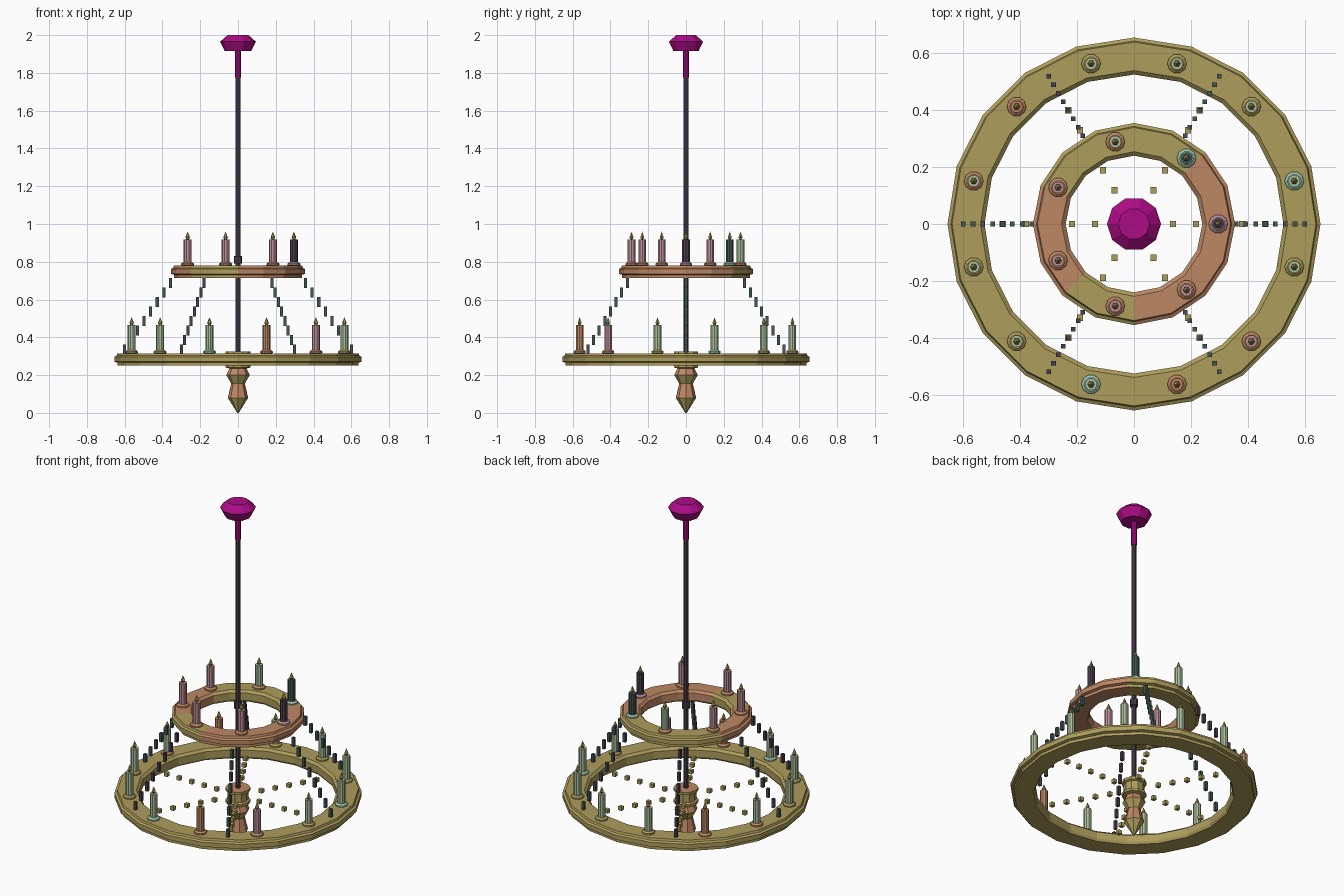
import bpy, bmesh, math
from mathutils import Matrix, Vector

if "Cube" in bpy.data.objects:
    bpy.data.objects.remove(bpy.data.objects["Cube"])


def mat(name, r, g, b):
    def lin(c):
        c /= 255
        return c / 12.92 if c <= 0.04045 else ((c + 0.055) / 1.055) ** 2.4
    m = bpy.data.materials.new(name)
    m.diffuse_color = (lin(r), lin(g), lin(b), 1)
    m.use_nodes = True
    m.node_tree.nodes["Principled BSDF"].inputs["Base Color"].default_value = m.diffuse_color
    return m


OLIVE = mat("olive_brass", 174, 157, 92)
COPPER = mat("copper", 190, 136, 100)
PURPLE = mat("dark_purple", 74, 62, 76)
TEAL = mat("dark_teal", 66, 86, 82)
MAGENTA = mat("magenta", 172, 12, 134)
SAGE = mat("sage_wax", 172, 192, 156)
PINK = mat("pink_wax", 190, 145, 152)
MINT = mat("pale_mint", 156, 196, 172)


def finish(name, bm, mats):
    bmesh.ops.recalc_face_normals(bm, faces=bm.faces)
    me = bpy.data.meshes.new(name)
    bm.to_mesh(me)
    bm.free()
    for m in mats:
        me.materials.append(m)
    ob = bpy.data.objects.new(name, me)
    bpy.context.collection.objects.link(ob)
    return ob


def lathe(name, profile, sides, mats, loc=(0, 0, 0), closed=False, rule=None):
    """Revolve (radius, z) points; a closed profile makes a ring."""
    bm = bmesh.new()
    rings = []
    for r, z in profile:
        if r < 1e-5:
            rings.append([bm.verts.new((loc[0], loc[1], loc[2] + z))] * sides)
        else:
            rings.append([bm.verts.new((loc[0] + r * math.cos(2 * math.pi * i / sides),
                                        loc[1] + r * math.sin(2 * math.pi * i / sides),
                                        loc[2] + z)) for i in range(sides)])
    n = len(rings)
    for k in range(n if closed else n - 1):
        a, b = rings[k], rings[(k + 1) % n]
        for i in range(sides):
            j = (i + 1) % sides
            vs = list(dict.fromkeys((a[i], a[j], b[j], b[i])))
            if len(vs) > 2:
                f = bm.faces.new(vs)
                if rule:
                    f.material_index = rule(f.calc_center_median())
    if not closed:
        for ring in (rings[0], rings[-1]):
            if ring[0] is not ring[1]:
                f = bm.faces.new(ring)
                if rule:
                    f.material_index = rule(f.calc_center_median())
    return finish(name, bm, mats)


def boxes(name, centres, size, angle, m):
    """A row of small boxes turned about z."""
    bm = bmesh.new()
    for c in centres:
        bmesh.ops.create_cube(bm, size=1, matrix=Matrix.Translation(c)
                              @ Matrix.Rotation(angle, 4, 'Z')
                              @ Matrix.Diagonal((*size, 1)))
    return finish(name, bm, [m])


def ring_profile(ri, ro, z0, z1):
    h = z1 - z0
    return [(ri + .008, z0), (ro - .016, z0), (ro - .016, z0 + .25 * h), (ro, z0 + .32 * h),
            (ro, z0 + .72 * h), (ro - .012, z0 + .82 * h), (ro - .016, z1),
            (ri + .014, z1), (ri, z1 - .2 * h), (ri, z0 + .2 * h)]


# rings
lathe("lower_ring", ring_profile(.525, .655, .25, .315), 20, [OLIVE], closed=True)


def upper_rule(c):
    a = math.degrees(math.atan2(c.y, c.x)) % 360
    return 1 if a < 45 or a > 270 or 157.5 < a < 225 else 0


lathe("upper_ring", ring_profile(.24, .355, .715, .78), 16, [OLIVE, COPPER],
      closed=True, rule=upper_rule)

# canopy, rod and collar
cap = lathe("ceiling_canopy", [(.07, 1.915), (.095, 1.965), (.055, 2.0)], 10, [MAGENTA])
lathe("rod", [(.014, .3), (.014, 1.78)], 8, [PURPLE])
lathe("rod_top", [(.015, 1.775), (.015, 1.93)], 8, [MAGENTA])
lathe("rod_collar", [(.022, .79), (.022, .83)], 8, [PURPLE])

# hub and finial
lathe("hub", [(.045, .235), (.066, .24), (.066, .255), (.055, .26), (.055, .305),
              (.066, .31), (.066, .326)], 10, [OLIVE, COPPER],
      rule=lambda c: 1 if c.z > .322 else 0)
lathe("finial", [(.045, .236), (.062, .2), (.036, .155), (.054, .08), (.004, 0)], 8,
      [OLIVE, COPPER], rule=lambda c: 1 if c.z > .2 or .08 < c.z < .155 else 0)


# candles
def candle(name, r, deg, z, body_h, wax, cup):
    a = math.radians(deg)
    p = (r * math.cos(a), r * math.sin(a), z)
    lathe(name + "_cup", [(.022, 0), (.034, .004), (.034, .012), (.024, .02)], 10, [cup], p)
    lathe(name + "_wax", [(.021, .01), (.021, body_h)], 10, [wax], p)
    lathe(name + "_flame", [(.007, body_h), (.012, body_h + .012), (0, body_h + .042)],
          6, [OLIVE], p)


lower_wax = {135: COPPER, 285: COPPER, 315: PINK}
lower_cup = {15: MINT, 255: MINT, 135: COPPER, 165: COPPER, 285: COPPER, 315: COPPER}
for k in range(12):
    d = 15 + 30 * k
    candle(f"lower_candle_{k}", .583, d, .313, .152,
           lower_wax.get(d, SAGE), lower_cup.get(d, OLIVE))

upper_wax = [PURPLE, TEAL, SAGE, PINK, PINK, PINK, PINK]
upper_cup = [PINK, MINT, COPPER, COPPER, COPPER, COPPER, COPPER]
for k in range(7):
    candle(f"upper_candle_{k}", .296, k * 360 / 7, .778, .14, upper_wax[k], upper_cup[k])

# chains between the rings and bead spokes to the hub
chain_mat = [TEAL, TEAL, PURPLE, TEAL, PURPLE, TEAL]
for k in range(6):
    a = math.radians(60 * k)
    d = Vector((math.cos(a), math.sin(a), 0))
    links = [d * (.6 - .0345 * i) + Vector((0, 0, .335 + .0505 * i)) for i in range(8)]
    boxes(f"chain_{k}", links, (.016, .016, .052), 0, chain_mat[k])
    beads = [d * (.137 + .081 * i) + Vector((0, 0, .28)) for i in range(5)]
    boxes(f"spoke_beads_{k}", beads, (.022, .022, .022), 0, OLIVE)
